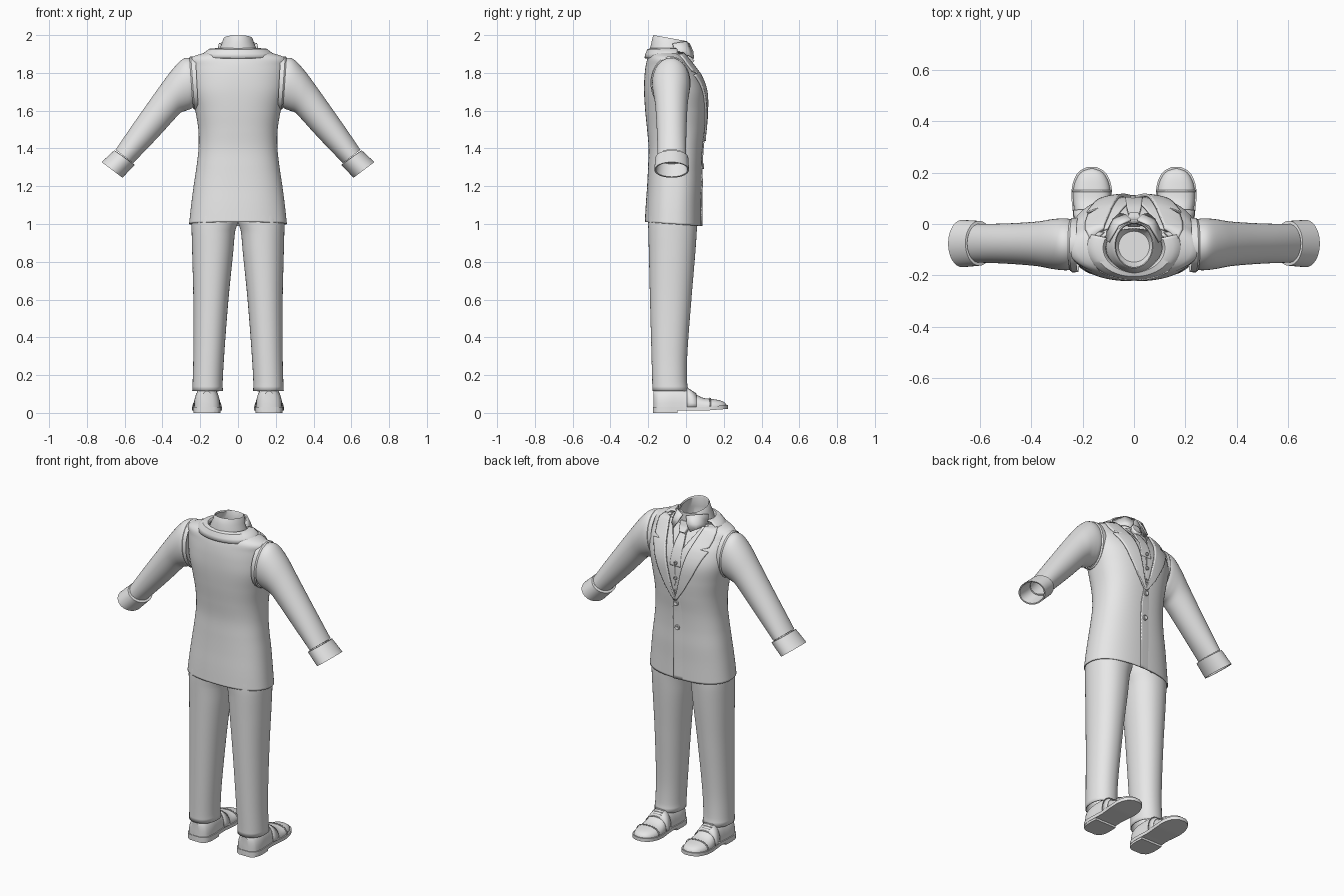
import bpy, bmesh, math
from mathutils import Vector

if "Cube" in bpy.data.objects:
    bpy.data.objects.remove(bpy.data.objects["Cube"])

cloth = bpy.data.materials.new("light grey")
cloth.diffuse_color = (0.8, 0.8, 0.8, 1)
cloth.use_nodes = True
cloth.node_tree.nodes["Principled BSDF"].inputs["Base Color"].default_value = cloth.diffuse_color


def finish(name, bm, thick=0.0, angle=35):
    bmesh.ops.recalc_face_normals(bm, faces=bm.faces)
    me = bpy.data.meshes.new(name)
    bm.to_mesh(me)
    bm.free()
    ob = bpy.data.objects.new(name, me)
    bpy.context.collection.objects.link(ob)
    me.materials.append(cloth)
    bpy.ops.object.select_all(action='DESELECT')
    bpy.context.view_layer.objects.active = ob
    ob.select_set(True)
    if thick:
        m = ob.modifiers.new("thickness", 'SOLIDIFY')
        m.thickness, m.offset = thick, 0
    bpy.ops.object.shade_smooth_by_angle(angle=math.radians(angle))
    return ob


def loft(name, rings, wrap=True, cap=(False, False), thick=0.0, angle=35):
    bm = bmesh.new()
    vs = [[bm.verts.new(p) for p in r] for r in rings]
    n = len(rings[0])
    for a, b in zip(vs, vs[1:]):
        for i in range(n if wrap else n - 1):
            j = (i + 1) % n
            bm.faces.new((a[i], a[j], b[j], b[i]))
    for flag, r in zip(cap, (vs[0], vs[-1])):
        if flag:
            bm.faces.new(r)
    return finish(name, bm, thick, angle)


def spline(rows, t):
    """Smoothly interpolate rows keyed by their first value."""
    t = min(max(t, rows[0][0]), rows[-1][0])
    k = max(i for i in range(len(rows) - 1) if rows[i][0] <= t)
    f = (t - rows[k][0]) / (rows[k + 1][0] - rows[k][0])
    h = rows[k + 1][0] - rows[k][0]

    def slope(i, c):
        a, b = rows[max(i - 1, 0)], rows[min(i + 1, len(rows) - 1)]
        return (b[c] - a[c]) / (b[0] - a[0])
    out = []
    for c in range(1, len(rows[0])):
        p, q = rows[k][c], rows[k + 1][c]
        m, w = slope(k, c) * h, slope(k + 1, c) * h
        out.append((2*f**3 - 3*f*f + 1)*p + (f**3 - 2*f*f + f)*m + (3*f*f - 2*f**3)*q + (f**3 - f*f)*w)
    return out


def spow(v, e):
    return math.copysign(abs(v) ** e, v)


def oval(cx, cy, z, rx, ry, n=2.0, count=48):
    return [(cx + rx * spow(math.cos(a), 2 / n), cy + ry * spow(math.sin(a), 2 / n), z)
            for a in (2 * math.pi * i / count for i in range(count))]


# Jacket sections: height, half width, back, front, squareness
TORSO = [(1.0, .256, -.215, .078, 2.4), (1.1, .245, -.21, .078, 2.4), (1.2, .232, -.203, .08, 2.4),
         (1.3, .217, -.198, .08, 2.4), (1.4, .206, -.195, .085, 2.4), (1.5, .207, -.203, .096, 2.4),
         (1.6, .223, -.213, .104, 2.4), (1.7, .245, -.219, .102, 2.4), (1.78, .254, -.217, .078, 2.2),
         (1.84, .256, -.21, .04, 2.0), (1.88, .245, -.2, .01, 2.0), (1.905, .17, -.19, .0, 2.0),
         (1.92, .115, -.18, -.005, 2.0)]
# Lapel rows: height, inner edge, outer edge
LAPEL = [(1.475, -.005, .008), (1.55, .02, .06), (1.65, .043, .115), (1.75, .068, .16), (1.79, .08, .182),
         (1.798, .083, .135), (1.81, .087, .178), (1.85, .1, .188), (1.885, .112, .188), (1.905, .118, .166)]


def front(x, z, off=0.0):
    rx, yb, yf, n = spline(TORSO, z)
    u = min(abs(x / rx), .985)
    return (x, (yb + yf) / 2 + (yf - yb) / 2 * (1 - u ** n) ** (1 / n) + off, z)


def linear(rows, z):
    for a, b in zip(rows, rows[1:]):
        if z <= b[0]:
            f = max(0, (z - a[0]) / (b[0] - a[0]))
            return [p + (q - p) * f for p, q in zip(a[1:], b[1:])]
    return rows[-1][1:]


def patch(name, rows, off, off_out=None, s=1, thick=.008, cols=10):
    """Panel lying on the chest between two edges."""
    off_out = off if off_out is None else off_out
    zs = sorted({r[0] for r in rows} |
                {rows[0][0] + (rows[-1][0] - rows[0][0]) * i / 24 for i in range(25)})
    rings = []
    for z in zs:
        a, b = linear(rows, z)
        rings.append([front(s * (a + (b - a) * i / cols), z, off + (off_out - off) * i / cols)
                      for i in range(cols + 1)])
    return loft(name, rings, wrap=False, thick=thick)


# Jacket body, with an open front under the lapels
rings = []
for i in range(93):
    z = 1 + .01 * i
    rx, yb, yf, n = spline(TORSO, z)
    ring = oval(0, (yb + yf) / 2, z, rx, (yf - yb) / 2, n, 96)
    rings.append([(x, y, w - max(0, 1.1 - z) * .7 * (y + .07)) for x, y, w in ring])
body = loft("jacket_body", rings, thick=.006)
bm = bmesh.new()
bm.from_mesh(body.data)
gone = []
for f in bm.faces:
    c = f.calc_center_median()
    if c.z > 1.5 and c.y > -.06 and abs(c.x) < linear(LAPEL, c.z)[0] + .012:
        gone.append(f)
bmesh.ops.delete(bm, geom=gone, context='FACES')
bm.to_mesh(body.data)
bm.free()

# Front overlap, vest, shirt front and tie
patch("jacket_front_overlap", [(.99, -.022, .07), (1.4, -.022, .07), (1.475, -.012, .05), (1.52, .01, .03)],
      .006, -.004, s=-1, thick=.006)
patch("shirt_front", [(1.6, -.08, .08), (1.8, -.11, .11), (1.91, -.13, .13)], -.016, thick=.004, cols=20)
patch("tie_blade", [(1.68, -.034, .034), (1.8, -.028, .028), (1.865, -.016, .016)], -.005, thick=.012)
patch("tie_knot", [(1.855, -.016, .016), (1.875, -.024, .024), (1.905, -.026, .026), (1.915, -.02, .02)],
      .006, thick=.026)
for s, side in ((1, "right"), (-1, "left")):
    patch("vest_" + side, [(1.46, -.004, .05), (1.72, -.004, .09), (1.8, .042, .11), (1.9, .1, .135)],
          -.004, s=s, thick=.008)
    patch("lapel_" + side, LAPEL, .008, .008, s=s, thick=.012)

# Buttons
for i, (z, off) in enumerate(((1.455, .01), (1.305, .01), (1.70, .003), (1.61, .003), (1.53, .003))):
    p = Vector(front(-.004, z, off))
    r = .015 if i < 2 else .01
    rings = []
    for d, k in ((-.004, 1), (.004, 1), (.006, .8), (.004, .6)):
        rings.append([(p.x + r*k*math.cos(a), p.y + d, p.z + r*k*math.sin(a))
                      for a in (math.pi * j / 8 for j in range(16))])
    loft("button_%d" % (i + 1), rings, cap=(True, True))

# Jacket collar wrapped round the back of the neck
rings = []
for i in range(41):
    a = math.radians(25 - 230 * i / 40)
    b = (1 - math.sin(a)) / 2
    rings.append([(rx * math.cos(a), -.093 + ry * math.sin(a), z) for rx, ry, z in
                  ((.112, .088, 1.915), (.122, .096, 1.926), (.15, .108, 1.925 - .004 * b),
                   (.175, .117, 1.908 - .008 * b), (.188, .123, 1.897 - .02 * b))])
loft("jacket_collar", rings, wrap=False, thick=.01)

# Shirt neckband: outer wall, rolled rim and inner bowl, lower at the front
rings = []
for z, rx, ry, yc in ((1.89, .108, .1, -.09), (1.93, .1, .1, -.09), (1.965, .086, .096, -.086),
                      (1.995, .078, .092, -.083), (2.0, .074, .088, -.083), (1.99, .07, .084, -.083),
                      (1.93, .085, .086, -.088), (1.86, .09, .085, -.088), (1.82, .06, .06, -.088)):
    rings.append([(x, y, w - .016 * max(0, (y - yc) / ry + 1) * max(0, min(1, (z - 1.9) / .1)))
                  for x, y, w in oval(0, yc, z, rx, ry)])
loft("shirt_neckband", rings, cap=(False, True))
for s, side in ((1, "right"), (-1, "left")):
    loft("shirt_collar_wing_" + side,
         [[(s*.012, .016, 1.955), (s*.06, -.005, 1.965), (s*.098, -.07, 1.955)],
          [(s*.03, .035, 1.915), (s*.075, .01, 1.915), (s*.107, -.06, 1.915)],
          [(s*.055, .04, 1.875), (s*.08, .018, 1.89), (s*.113, -.05, 1.9)]], wrap=False, thick=.008)


def arm_ring(s, up, lo, yc, b):
    u, l = Vector((up[0], 0, up[1])), Vector((lo[0], 0, lo[1]))
    c, d = (u + l) / 2, (u - l) / 2
    return [(s * (c.x + d.x * math.cos(a)), yc + b * math.sin(a), c.z + d.z * math.cos(a))
            for a in (2 * math.pi * i / 40 for i in range(40))]


# Sleeve stations: upper x, upper z, lower x, lower z, y half depth
SLEEVE = [(0, .235, 1.868, .225, 1.635, .092), (1, .265, 1.88, .245, 1.612, .1), (2, .30, 1.868, .275, 1.6, .1),
          (3, .35, 1.815, .305, 1.588, .095), (4, .41, 1.735, .335, 1.557, .087), (5, .49, 1.622, .4, 1.485, .081),
          (6, .57, 1.508, .475, 1.405, .077), (7, .648, 1.393, .556, 1.322, .075)]
# Trouser stations: height, inner x, outer x, back, front
LEG = [(.115, .082, .24, -.176, .012), (.15, .084, .238, -.176, .004), (.3, .076, .234, -.18, .004),
       (.6, .053, .234, -.188, .026), (.85, .028, .24, -.194, .047), (.97, .016, .243, -.197, .055),
       (1.02, -.002, .243, -.198, .056), (1.12, -.004, .228, -.19, .056)]
# Shoe stations: y, half width, top height
SHOE = [(-.172, .03, .115), (-.155, .056, .125), (-.11, .068, .135), (-.04, .066, .14), (.0, .064, .132),
        (.05, .068, .1), (.09, .072, .08), (.14, .071, .073), (.18, .058, .066), (.205, .038, .055),
        (.215, .012, .042)]

for s, side in ((1, "right"), (-1, "left")):
    # Sleeve, armhole rim and hollow cuff
    rings = []
    for i in range(36):
        ux, uz, lx, lz, b = spline(SLEEVE, i / 5)
        rings.append(arm_ring(s, (ux, uz), (lx, lz), -.08 + .005 * i / 35, b))
    loft("sleeve_" + side, rings, cap=(True, False))
    loft("armhole_rim_" + side,
         [arm_ring(s, *v) for v in (((.225, 1.888), (.21, 1.61), -.082, .105),
                                    ((.25, 1.888), (.23, 1.606), -.082, .106),
                                    ((.257, 1.882), (.238, 1.612), -.082, .1))])
    loft("cuff_" + side,
         [arm_ring(s, *v) for v in (((.646, 1.385), (.563, 1.327), -.075, .073),
                                    ((.655, 1.39), (.547, 1.312), -.075, .087),
                                    ((.722, 1.328), (.612, 1.245), -.076, .092),
                                    ((.716, 1.325), (.618, 1.25), -.076, .084),
                                    ((.648, 1.382), (.562, 1.318), -.075, .074))])
    # Trouser leg
    rings = []
    for i in range(41):
        z = .115 + 1.005 * i / 40
        xi, xo, yb, yf = spline(LEG, z)
        rings.append(oval(s * (xi + xo) / 2, (yb + yf) / 2, z, (xo - xi) / 2, (yf - yb) / 2, 2.15))
    loft("trouser_leg_" + side, rings, thick=.005)
    # Shoe upper, heel, sole
    cx = s * .164
    rings = []
    for i in range(46):
        y = -.172 + .387 * i / 45
        w, h = spline(SHOE, y)
        rings.append([(cx + w * spow(math.cos(a), .8), y, .028 + (h - .028) * math.sin(a) ** .8)
                      for a in (math.pi * k / 20 for k in range(21))])
    loft("shoe_upper_" + side, rings, cap=(True, True))

    def slab(name, y0, y1, z0, z1, grow, curve):
        rows = []
        for i in range(31):
            y = y0 + (y1 - y0) * i / 30
            w = spline(SHOE, y)[0] + grow
            lift = curve * max(0, y - .1) + .1 * curve * max(0, .06 - abs(y + .01))
            rows.append([(cx - w, y * 1.02, z0 + lift), (cx + w, y * 1.02, z0 + lift),
                         (cx + w, y * 1.02, z1 + lift), (cx - w, y * 1.02, z1 + lift)])
        loft(name + side, rows, cap=(True, True))
    slab("shoe_sole_", -.172, .217, .012, .032, .006, .08)
    slab("shoe_heel_", -.172, -.045, 0, .02, .004, 0)
    # Toe cap seam, lace flaps and laces
    for name, y0, y1 in (("toe_cap_", .125, .131), ("lace_flap_", .005, .055)):
        rows = []
        for y in (y0, (y0 + y1) / 2, y1):
            w, h = spline(SHOE, y)
            rows.append([(cx + (w + .003) * spow(math.cos(a), .8), y, .03 + (h - .026) * math.sin(a) ** .8)
                         for a in (math.pi * k / 16 for k in range(17))])
        loft(name + side, rows, wrap=False, thick=.003)
    for k in range(4):
        y = .012 + .013 * k
        z = spline(SHOE, y)[1] + .003
        loft("lace_%d_%s" % (k + 1, side),
             [[(cx + dx, y + .003 * math.cos(a), z - 2.5 * dx * abs(dx) * (1 if dx > 0 else -1)
                + .004 * math.sin(a)) for a in (math.pi * j / 4 for j in range(8))]
              for dx in (-.026, -.012, 0, .012, .026)], cap=(True, True))
